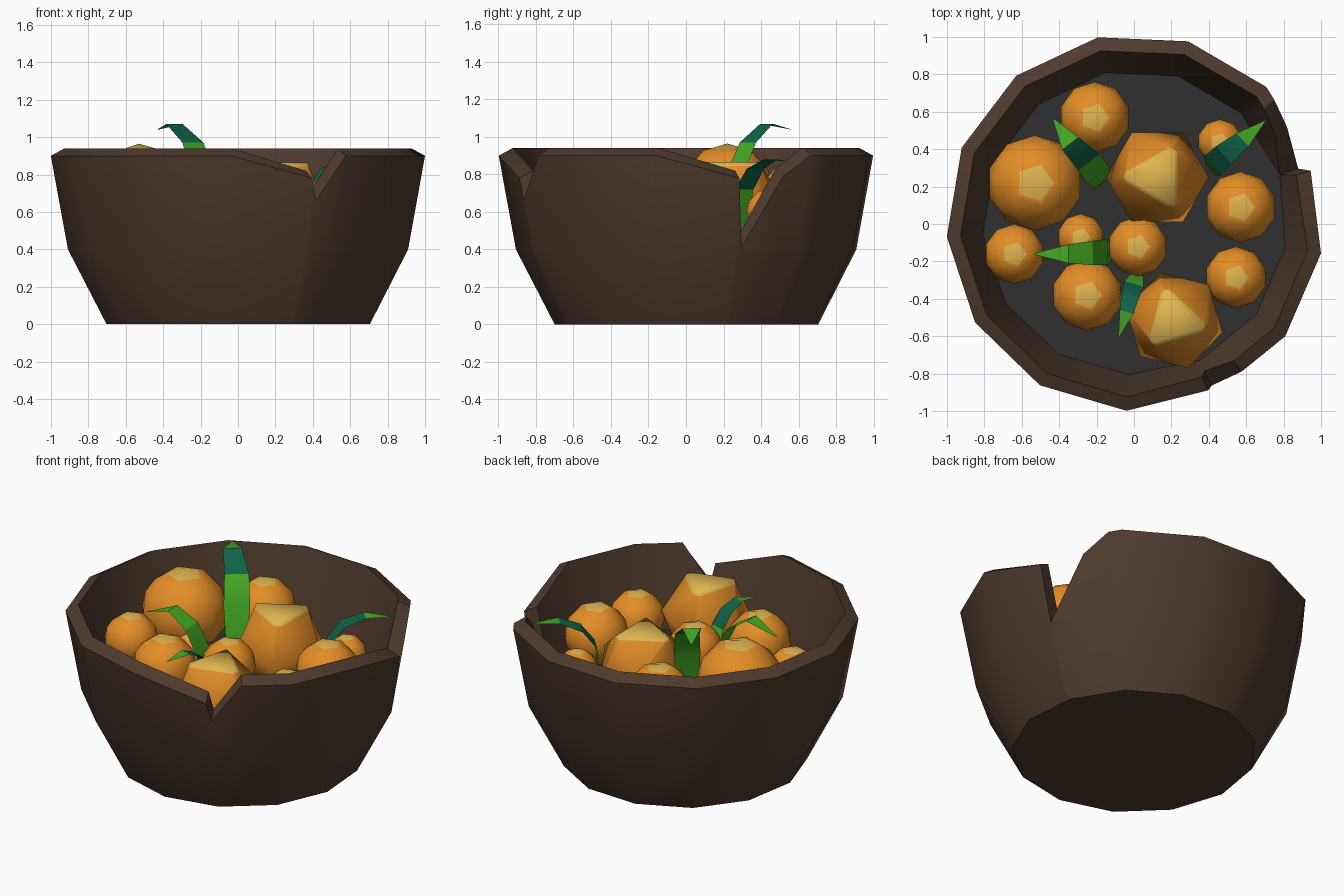
import bpy, bmesh, math
from mathutils import Vector, Matrix

if "Cube" in bpy.data.objects:
    bpy.data.objects.remove(bpy.data.objects["Cube"])


def mat(name, col):
    m = bpy.data.materials.new(name)
    m.diffuse_color = (*col, 1)
    m.use_nodes = True
    m.node_tree.nodes["Principled BSDF"].inputs["Base Color"].default_value = m.diffuse_color
    return m


BROWN = mat("dark brown", (0.078, 0.043, 0.027))
SOIL = mat("dark grey", (0.03, 0.03, 0.03))
ORANGE = mat("orange", (0.78, 0.27, 0.02))
YELLOW = mat("pale yellow", (0.74, 0.46, 0.08))
GREEN = mat("leaf green", (0.06, 0.40, 0.018))
TEAL = mat("deep teal", (0.005, 0.125, 0.065))


def finish(bm, name, mats, angle):
    me = bpy.data.meshes.new(name)
    bm.to_mesh(me)
    bm.free()
    ob = bpy.data.objects.new(name, me)
    bpy.context.collection.objects.link(ob)
    for m in mats:
        me.materials.append(m)
    bpy.ops.object.select_all(action='DESELECT')
    ob.select_set(True)
    bpy.context.view_layer.objects.active = ob
    bpy.ops.object.shade_smooth_by_angle(angle=math.radians(angle))
    return ob


# --- bowl: 13 sides, columns (side position, rim height), two broken notches
SIDES, START, FLOOR = 13, 101.3, 0.44
COLS = [(0, .9), (1, .9), (2, .9), (2.17, .9), (2.5, .79), (3, .41), (3.07, .78),
        (4, .9), (5, .9), (5.62, .9), (6, .66), (6.06, .78)] + [(k, .9) for k in range(7, 13)]


def ring_point(t, r, z):
    """Point on the 13-sided outline, straight between corners."""
    def corner(k):
        a = math.radians(START - k * 360 / SIDES)
        return Vector((r * math.cos(a) + .005, r * math.sin(a) + .009, z))
    k = math.floor(t)
    return corner(k).lerp(corner(k + 1), t - k)


def outer(z):
    return .71 + .207 * z / .4 if z < .4 else .917 + .0915 * (z - .4) / .5


def inner(z):
    return .815 + .12 * (z - FLOOR) / (.94 - FLOOR)


bm = bmesh.new()
columns = []
for t, h in COLS:
    mid = min(.4, h - .005)
    prof = [(.71, 0), (outer(mid), mid), (outer(h), h), (inner(h + .04), h + .04), (.815, FLOOR)]
    columns.append([bm.verts.new(ring_point(t, r, z)) for r, z in prof])
n = len(columns)
for i in range(n):
    a, b = columns[i], columns[(i + 1) % n]
    for j in range(4):
        bm.faces.new((a[j], a[j + 1], b[j + 1], b[j]))
bm.faces.new([c[0] for c in columns])
floor_face = bm.faces.new([c[4] for c in columns])
bmesh.ops.recalc_face_normals(bm, faces=bm.faces)
floor_face.material_index = 1
finish(bm, "broken_bowl", [BROWN, SOIL], 33)


# --- fruit: low-poly balls with a pale cap on top
def fruit(name, x, y, r, top, facet_yaw=None):
    bm = bmesh.new()
    coarse = facet_yaw is not None
    bmesh.ops.create_icosphere(bm, subdivisions=1 if coarse else 2, radius=r)
    if coarse:  # stand on a face, with outline corners at the given yaw
        bm.normal_update()
        f = max(bm.faces, key=lambda q: q.normal.z)
        q = f.normal.rotation_difference(Vector((0, 0, 1))).to_matrix()
        bmesh.ops.rotate(bm, verts=bm.verts, matrix=q)
        v = min(bm.verts, key=lambda w: abs(w.co.z)).co
        yaw = math.radians(facet_yaw) - math.atan2(v.y, v.x)
        bmesh.ops.rotate(bm, verts=bm.verts, matrix=Matrix.Rotation(yaw, 3, 'Z'))
    cut = r * (.72 if coarse else .885)
    bmesh.ops.bisect_plane(bm, geom=bm.verts[:] + bm.edges[:] + bm.faces[:],
                           plane_co=(0, 0, cut), plane_no=(0, 0, 1))
    for f in bm.faces:
        f.material_index = int(f.calc_center_median().z > cut)
    height = max(v.co.z for v in bm.verts)
    bmesh.ops.translate(bm, verts=bm.verts, vec=(x, y, top - height))
    finish(bm, name, [ORANGE, YELLOW], 80)


FRUITS = [(-.53, .22, .255, .965), (-.21, .57, .19, .86), (.57, .09, .19, .853),
          (.46, .44, .12, .725), (-.64, -.16, .16, .80), (.02, -.12, .16, .80),
          (-.285, -.07, .125, .725), (-.25, -.38, .19, .847), (.545, -.285, .165, .80),
          (.125, .25, .28, .867, 0), (.215, -.515, .27, .863, 46)]
for i, f in enumerate(FRUITS):
    fruit(f"fruit_{i + 1}", *f)


# --- leaves: curved tapering strips along a path
WIDTHS = [.045, .07, .065, .05, .004]


def leaf(name, path, scale, teal):
    bm = bmesh.new()
    pts = [Vector(p) for p in path]
    d = pts[-1] - pts[0]
    side = Vector((-d.y, d.x, 0)).normalized()
    rows = [(bm.verts.new(p + side * w * scale), bm.verts.new(p - side * w * scale))
            for p, w in zip(pts, WIDTHS)]
    for i in range(4):
        f = bm.faces.new((rows[i][0], rows[i][1], rows[i + 1][1], rows[i + 1][0]))
        f.material_index = int(i in teal)
    finish(bm, name, [GREEN, TEAL], 30)


leaf("leaf_back", [(-.17, .22, .46), (-.19, .26, .8), (-.24, .33, .97),
                   (-.34, .43, 1.07), (-.43, .56, 1.04)], 1.1, {2})
leaf("leaf_front", [(.02, -.27, .46), (0, -.32, .7), (-.02, -.38, .79),
                    (-.04, -.47, .83), (-.08, -.6, .81)], .75, {1, 2})
leaf("leaf_left", [(-.12, -.15, .46), (-.14, -.15, .68), (-.22, -.155, .83),
                   (-.35, -.16, .91), (-.53, -.16, .84)], 1.0, set())
leaf("leaf_right", [(.41, .29, .46), (.42, .31, .72), (.48, .37, .83),
                    (.58, .45, .88), (.7, .55, .867)], .95, {1, 2})
